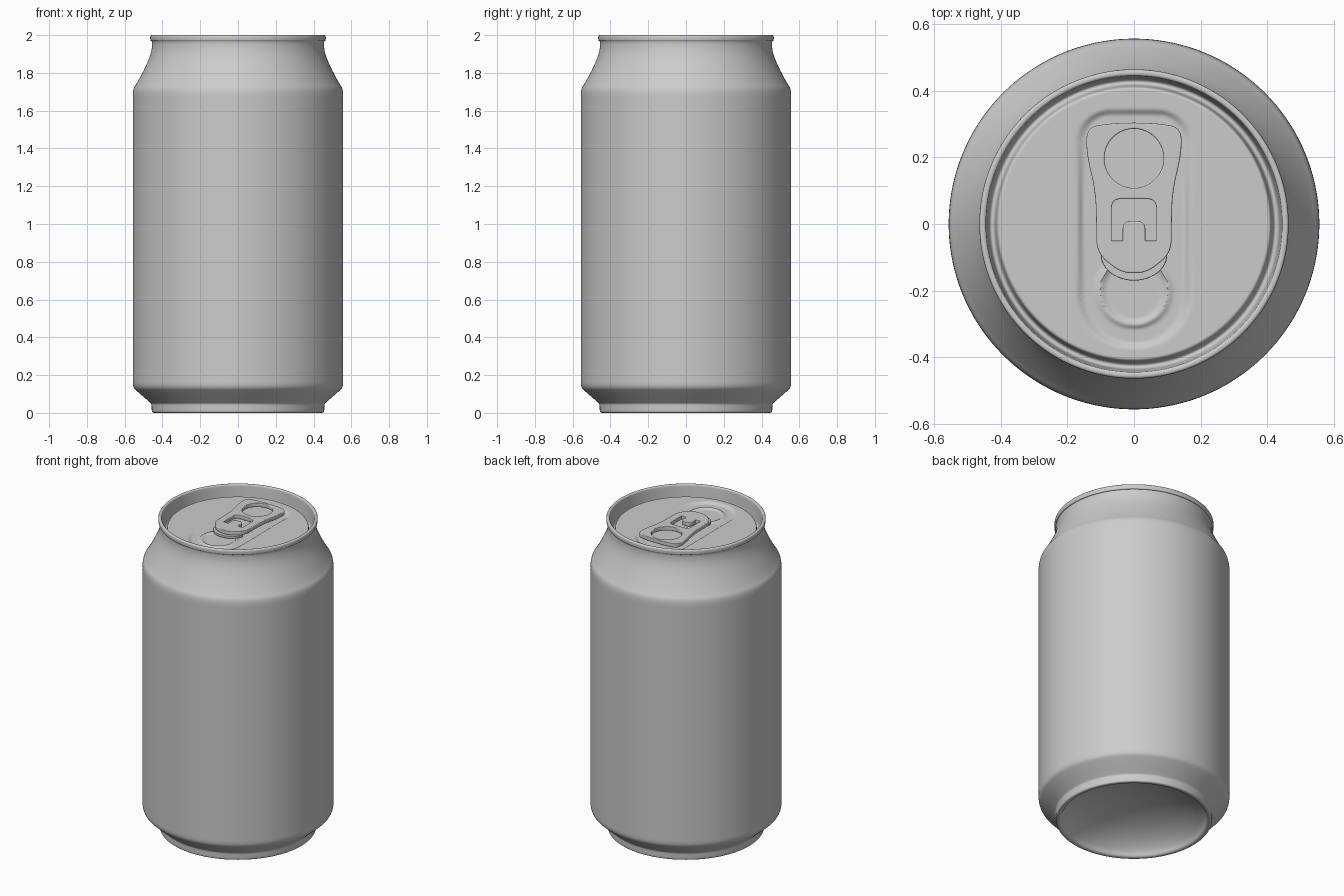
import bpy, bmesh
from math import sin, cos, pi, hypot

if "Cube" in bpy.data.objects:
    bpy.data.objects.remove(bpy.data.objects["Cube"])

SEG = 144


def chaikin(pts, n=2, closed=False):
    """Round off a polyline by corner cutting."""
    for _ in range(n):
        out = [] if closed else [pts[0]]
        for i in range(len(pts) if closed else len(pts) - 1):
            a, b = pts[i], pts[(i + 1) % len(pts)]
            for t in (0.25, 0.75):
                out.append((a[0] + (b[0] - a[0]) * t, a[1] + (b[1] - a[1]) * t))
        pts = out if closed else out + [pts[-1]]
    return pts


def smooth(ob, angle):
    bpy.ops.object.select_all(action='DESELECT')
    ob.select_set(True)
    bpy.context.view_layer.objects.active = ob
    if ob.type == 'CURVE':
        bpy.ops.object.convert(target='MESH')
    bpy.ops.object.shade_smooth_by_angle(angle=angle)


def lathe(name, profile, relief=None):
    """Revolve (radius, z) points; relief(x, y) adds local height."""
    bm = bmesh.new()
    rings = []
    for r, z in profile:
        ring = []
        for j in range(SEG):
            x, y = r * cos(2 * pi * j / SEG), r * sin(2 * pi * j / SEG)
            ring.append(bm.verts.new((x, y, z + (relief(x, y) if relief else 0))))
        rings.append(ring)
    for lo, hi in zip(rings, rings[1:]):
        for j in range(SEG):
            k = (j + 1) % SEG
            bm.faces.new((lo[j], lo[k], hi[k], hi[j]))
    bmesh.ops.remove_doubles(bm, verts=bm.verts, dist=1e-5)
    me = bpy.data.meshes.new(name)
    bm.to_mesh(me)
    bm.free()
    ob = bpy.data.objects.new(name, me)
    bpy.context.collection.objects.link(ob)
    smooth(ob, 0.7)


def plate(name, loops, z, half, bevel):
    """Flat plate from an outline plus hole loops."""
    cu = bpy.data.curves.new(name, 'CURVE')
    cu.dimensions, cu.fill_mode = '2D', 'BOTH'
    cu.extrude, cu.bevel_depth, cu.bevel_resolution = half - bevel, bevel, 2
    cu.offset = -bevel
    for pts in loops:
        sp = cu.splines.new('POLY')
        sp.points.add(len(pts) - 1)
        for p, (x, y) in zip(sp.points, pts):
            p.co = (x, y, 0, 1)
        sp.use_cyclic_u = True
    ob = bpy.data.objects.new(name, cu)
    ob.location.z = z
    bpy.context.collection.objects.link(ob)
    smooth(ob, 0.6)


def mirrored(half):
    """Close a right-hand half outline across x = 0."""
    return half + [(-x, y) for x, y in reversed(half) if x > 1e-6]


def circle(cx, cy, r, n=64):
    return [(cx + r * cos(2 * pi * i / n), cy + r * sin(2 * pi * i / n)) for i in range(n)]


def step(a, b, v):
    t = min(1, max(0, (v - a) / (b - a)))
    return t * t * (3 - 2 * t)


# Can wall: domed base, foot, straight side, neck, rolled rim, countersink
wall = [(0, 0.16), (0.14, 0.15), (0.27, 0.118), (0.36, 0.075), (0.415, 0.03),
        (0.428, 0.0), (0.453, 0.0), (0.457, 0.012), (0.457, 0.045), (0.462, 0.052),
        (0.535, 0.115), (0.557, 0.138), (0.557, 0.19), (0.557, 1.0), (0.557, 1.64),
        (0.557, 1.715), (0.535, 1.745), (0.485, 1.84), (0.458, 1.91), (0.453, 1.967),
        (0.463, 1.969), (0.465, 1.98), (0.464, 2.0), (0.446, 2.0), (0.444, 1.985),
        (0.440, 1.93), (0.436, 1.885), (0.418, 1.885), (0.413, 1.93), (0.408, 1.94),
        (0.395, 1.94)]
lathe("can_body", chaikin(wall, 2))


# Lid panel: recessed rounded area, mouth bead and rivet
def relief(x, y):
    rad = 0.10 if y > 0 else 0.165
    qx, qy = abs(x) - 0.172 + rad, abs(y + 0.015) - 0.362 + rad
    d = hypot(max(qx, 0), max(qy, 0)) + min(max(qx, qy), 0) - rad
    h = -0.012 * (1 - step(-0.022, 0.0, d))
    m = abs(hypot(x, y + 0.2) - 0.102)
    h += 0.009 * (1 - step(0.0, 0.017, m))
    h += 0.02 * (1 - step(0.022, 0.034, hypot(x, y + 0.04)))
    return h


lathe("lid_panel", [(0.395 * (1 - i / 75), 1.94) for i in range(76)], relief)

# Pull tab with finger hole and a slot around the rivet tongue
outline = chaikin(mirrored([(0, 0.305), (0.075, 0.302), (0.143, 0.29), (0.143, 0.21),
                            (0.116, 0.1), (0.113, 0.0), (0.113, -0.085),
                            (0.06, -0.132), (0.025, -0.147), (0, -0.147)]), 3, True)
arc = lambda cx, cy, r: [(cx + r * sin(a * pi / 12), cy + r * cos(a * pi / 12)) for a in range(7)]
slot = mirrored([(0, 0.075)] + arc(0.042, 0.05, 0.025) + [(0.067, -0.05), (0.034, -0.05)]
                + arc(0.012, -0.013, 0.022)[::-1] + [(0, 0.009)])
plate("pull_tab", [outline, circle(0, 0.197, 0.089), slot], 1.957, 0.013, 0.004)

# Folded nose under the tab
nose = [(0.1 * cos(pi + pi * i / 24), -0.09 + 0.08 * sin(pi + pi * i / 24)) for i in range(25)]
plate("tab_nose", [nose], 1.94, 0.007, 0.002)
